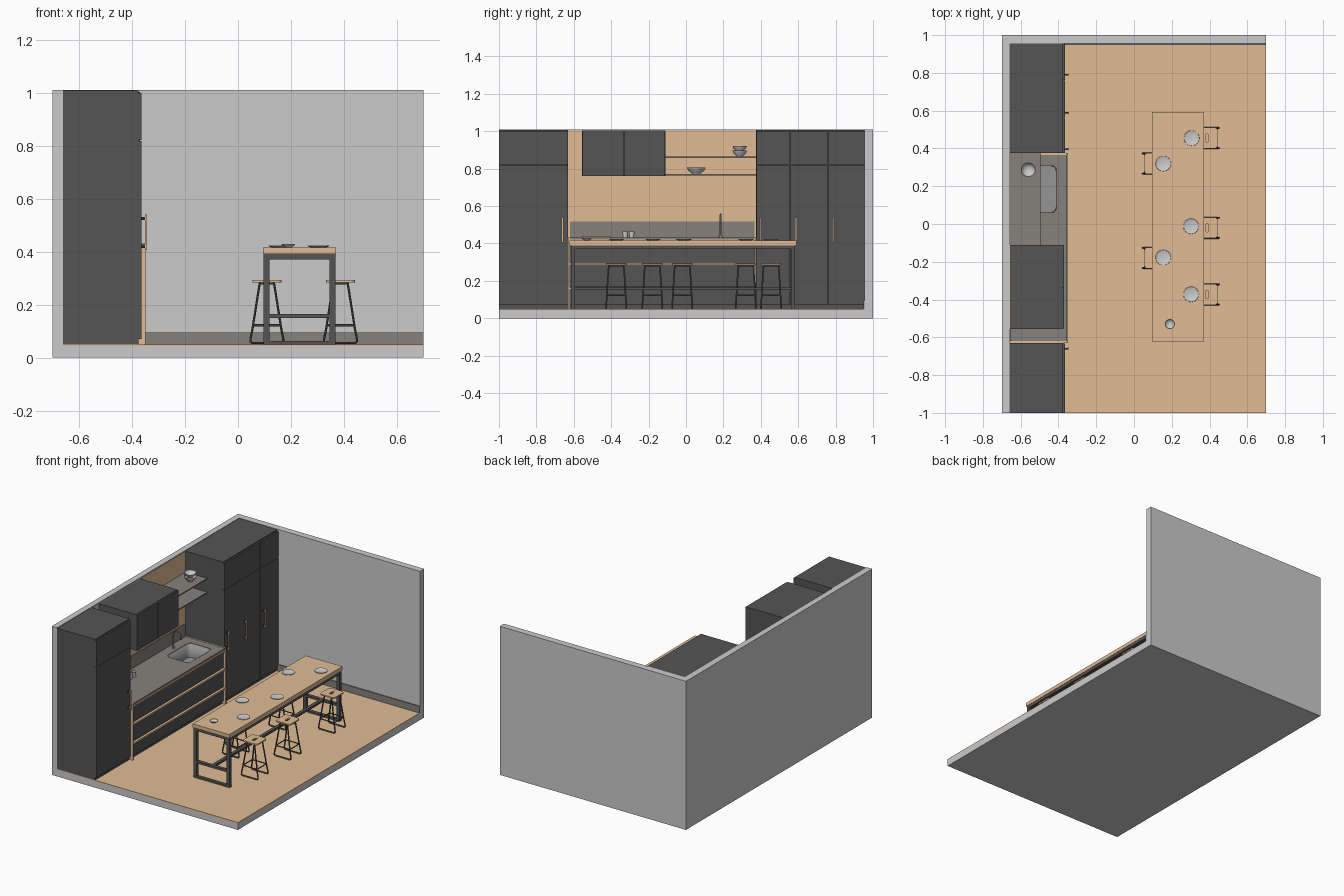
import bpy, bmesh, math
from mathutils import Vector

if "Cube" in bpy.data.objects:
    bpy.data.objects.remove(bpy.data.objects["Cube"])


def mat(name, *rgb):
    m = bpy.data.materials.new(name)
    m.diffuse_color = (*rgb, 1)
    m.use_nodes = True
    m.node_tree.nodes["Principled BSDF"].inputs["Base Color"].default_value = m.diffuse_color
    return m


WALL = mat("plaster", .56, .56, .56)
WOOD = mat("oak", .75, .5, .3)
DARK = mat("charcoal", .09, .09, .09)
BLACK = mat("black_metal", .03, .03, .03)
STONE = mat("stone", .24, .22, .2)
STEEL = mat("steel", .3, .3, .3)
CHINA = mat("ceramic", .6, .62, .63)


def add(name, mesh, m, loc=(0, 0, 0)):
    if m and not mesh.materials:
        mesh.materials.append(m)
    o = bpy.data.objects.new(name, mesh)
    o.location = loc
    bpy.context.collection.objects.link(o)
    return o


def box(name, x0, x1, y0, y1, z0, z1, m, round_z=0):
    """Box by its limits, with optional rounded vertical edges."""
    bm = bmesh.new()
    bmesh.ops.create_cube(bm, size=1)
    for v in bm.verts:
        v.co = ((x0, x1)[v.co.x > 0], (y0, y1)[v.co.y > 0], (z0, z1)[v.co.z > 0])
    if round_z:
        es = [e for e in bm.edges if abs(e.verts[0].co.z - e.verts[1].co.z) > 1e-5]
        bmesh.ops.bevel(bm, geom=es, offset=round_z, segments=6, profile=.5, affect='EDGES')
    me = bpy.data.meshes.new(name)
    bm.to_mesh(me)
    bm.free()
    return add(name, me, m)


def lathe(name, prof, m, loc, n=32):
    """Spin an (r, z) profile around z."""
    bm = bmesh.new()
    vs = [bm.verts.new((r, 0, z)) for r, z in prof]
    es = [bm.edges.new(p) for p in zip(vs, vs[1:])]
    bmesh.ops.spin(bm, geom=vs + es, cent=(0, 0, 0), axis=(0, 0, 1), angle=math.tau, steps=n)
    bmesh.ops.remove_doubles(bm, verts=bm.verts, dist=1e-5)
    bmesh.ops.recalc_face_normals(bm, faces=bm.faces)
    me = bpy.data.meshes.new(name)
    bm.to_mesh(me)
    bm.free()
    o = add(name, me, m, loc)
    smooth(o)
    return o


def smooth(o):
    bpy.ops.object.select_all(action='DESELECT')
    o.select_set(True)
    bpy.context.view_layer.objects.active = o
    bpy.ops.object.shade_smooth_by_angle(angle=math.radians(40))


def bake(o):
    """Replace an object's data by its evaluated mesh."""
    dg = bpy.context.evaluated_depsgraph_get()
    return bpy.data.meshes.new_from_object(o.evaluated_get(dg))


def pipe(name, pts, r, m, closed=False):
    cu = bpy.data.curves.new(name, 'CURVE')
    cu.dimensions = '3D'
    cu.bevel_depth, cu.bevel_resolution, cu.use_fill_caps = r, 2, True
    s = cu.splines.new('POLY')
    s.points.add(len(pts) - 1)
    for p, c in zip(s.points, pts):
        p.co = (*c, 1)
    s.use_cyclic_u = closed
    tmp = bpy.data.objects.new("tmp", cu)
    bpy.context.collection.objects.link(tmp)
    me = bake(tmp)
    bpy.data.objects.remove(tmp)
    o = add(name, me, m)
    smooth(o)
    return o


def cut(o, cutter):
    md = o.modifiers.new("cut", 'BOOLEAN')
    md.operation, md.object, md.solver = 'DIFFERENCE', cutter, 'EXACT'
    cutter.hide_render = True
    cutter.display_type = 'WIRE'


# Room shell
box("floor_slab", -.7, .7, -1, 1, 0, .044, WALL)
box("floor_boards", -.66, .7, -1, .955, .044, .05, WOOD)
box("side_wall", -.7, -.66, -1, 1, .044, 1.01, WALL)
box("back_wall", -.66, .7, .955, 1, .044, 1.01, WALL)
box("baseboard", -.37, .7, .948, .955, .05, .095, STONE)

# Tall cabinets with doors, upper doors and handles
FX = -.365
for tag, y0, y1, splits, handles in (("front", -1, -.63, [-1, -.63], [-.66]),
                                     ("rear", .375, .955, [.375, .558, .76, .955], [.397, .588, .79])):
    box(tag + "_tall_cabinet", -.66, -.375, y0, y1, .05, 1.007, DARK)
    for a, b in zip(splits, splits[1:]):
        box(tag + "_tall_door", -.375, FX, a + .0015, b - .0015, .07, .818, DARK)
        box(tag + "_top_door", -.375, FX, a + .0015, b - .0015, .822, .998, DARK)
    for y in handles:
        box("door_handle", -.351, -.343, y - .005, y + .005, .405, .54, WOOD)
        for z in (.42, .525):
            box("handle_mount", FX, -.351, y - .004, y + .004, z - .006, z + .006, BLACK)

# Base cabinet with drawers, wood finger strips and side panels
base = box("base_cabinet", -.66, -.375, -.62, .365, .05, .42, DARK)
for z0, z1 in ((.07, .154), (.166, .284), (.296, .409)):
    box("drawer_front", -.375, FX, -.62, .365, z0, z1, DARK)
    box("drawer_strip", -.375, -.35, -.62, .365, z1, z1 + .011, WOOD)
for y in (-.63, .365):
    box("wood_side_panel", -.66, -.35, y, y + .01, .05, .433, WOOD)
counter = box("countertop", -.66, -.355, -.62, .365, .42, .431, STONE)
box("wood_back_panel", -.66, -.656, -.63, .375, .431, 1.005, WOOD)
box("backsplash", -.656, -.652, -.62, .365, .431, .517, STONE)

# Sink and tap
hole = box("sink_cutter", -.585, -.41, .06, .31, .33, .5, None, .03)
cut(base, hole)
cut(counter, hole)
basin = box("sink_basin", -.584, -.411, .061, .309, .332, .43, STEEL, .029)
bm = bmesh.new()
bm.from_mesh(basin.data)
bm.faces.ensure_lookup_table()
bmesh.ops.delete(bm, geom=[f for f in bm.faces if f.normal.z > .9], context='FACES')
bm.to_mesh(basin.data)
bm.free()
basin.modifiers.new("thickness", 'SOLIDIFY').thickness = .003
smooth(basin)
arc = [(-.585 - .03 * math.cos(t * math.pi / 10), .185, .525 + .03 * math.sin(t * math.pi / 10))
       for t in range(11)]
pipe("tap", [(-.615, .185, .431)] + arc + [(-.555, .185, .505)], .005, STEEL)
lathe("tap_base", [(0, 0), (.01, 0), (.01, .012), (0, .012)], STEEL, (-.615, .185, .431))

# Wall cabinet and open shelves
box("wall_cabinet", -.656, -.38, -.555, -.11, .76, 1.005, DARK)
for a, b in ((-.555, -.3325), (-.3325, -.11)):
    box("wall_cabinet_door", -.38, -.37, a + .001, b - .001, .76, 1.003, DARK)
for z in (.763, .857):
    box("shelf", -.656, -.495, -.11, .375, z, z + .008, STONE)


# Crockery
def bowl(name, r, h, loc):
    lathe(name, [(0, 0), (r * .45, 0), (r * .5, h * .12), (r * .85, h * .55), (r, h),
                 (r * .94, h), (r * .78, h * .55), (r * .45, h * .2), (0, h * .18)], CHINA, loc)


bowl("shelf_bowl", .05, .034, (-.57, .055, .771))
bowl("stacked_bowl", .039, .032, (-.56, .287, .865))
bowl("stacked_bowl", .039, .032, (-.56, .287, .89))
for y in (-.325, -.29):
    lathe("cup", [(0, 0), (.012, 0), (.015, .034), (.013, .034), (.011, .004), (0, .004)],
          CHINA, (-.58, y, .431))
box("cutting_board", -.6, -.53, -.555, -.4, .431, .438, WOOD, .008)
for x, y in ((.305, .455), (.155, .32), (.302, -.012), (.155, -.177), (.302, -.372)):
    lathe("plate", [(0, 0), (.026, 0), (.041, .006), (.04, .008), (.027, .003), (0, .003)],
          CHINA, (x, y, .415))
bowl("table_bowl", .026, .013, (.19, -.53, .415))

# Table: top, two end frames and long rails
box("table_top", .095, .37, -.622, .592, .39, .415, WOOD)
for y in (-.615, .562):
    for x in (.097, .346):
        box("table_leg", x, x + .022, y, y + .022, .05, .39, DARK)
    for z0, z1 in ((.05, .062), (.15, .165), (.37, .39)):
        box("table_cross_bar", .119, .346, y, y + .022, z0, z1, DARK)
for x in (.097, .346):
    box("table_top_rail", x, x + .022, -.593, .562, .37, .39, DARK)
box("table_foot_rail", .222, .244, -.593, .562, .15, .165, DARK)

# One stool at the origin: seat with grip slot, two leg loops, foot ring
slot = box("slot_cutter", -.008, .008, -.022, .022, .2, .4, None, .0075)
seat = box("seat", -.055, .055, -.055, .055, .284, .293, WOOD, .015)
cut(seat, slot)
seat_mesh = bake(seat)
for o in (seat, slot):
    bpy.data.objects.remove(o)
half = [(.026, .04, .286), (.032, .0425, .25), (.054, .051, .11), (.062, .0535, .07),
        (.0615, .054, .06), (.055, .054, .055)]
parts = [("stool_seat", seat_mesh)]
for s in (-1, 1):
    pts = [(x, s * y, z) for x, y, z in half]
    pts += [(-x, y, z) for x, y, z in reversed(pts)]
    o = pipe("stool_legs", pts, .0045, DARK)
    parts.append(("stool_legs", o.data))
    bpy.data.objects.remove(o)
for nm, hx, hy, z in (("stool_foot_ring", .053, .0505, .122), ("stool_seat_ring", .027, .04, .28)):
    o = pipe(nm, [(hx, hy, z), (-hx, hy, z), (-hx, -hy, z), (hx, -hy, z)], .004, DARK, True)
    parts.append((nm, o.data))
    bpy.data.objects.remove(o)

# Five copies around the table
for x, y in ((.387, .455), (.387, -.02), (.387, -.373), (.109, .32), (.109, -.18)):
    for nm, me in parts:
        add(nm, me, None, (x, y, 0))
